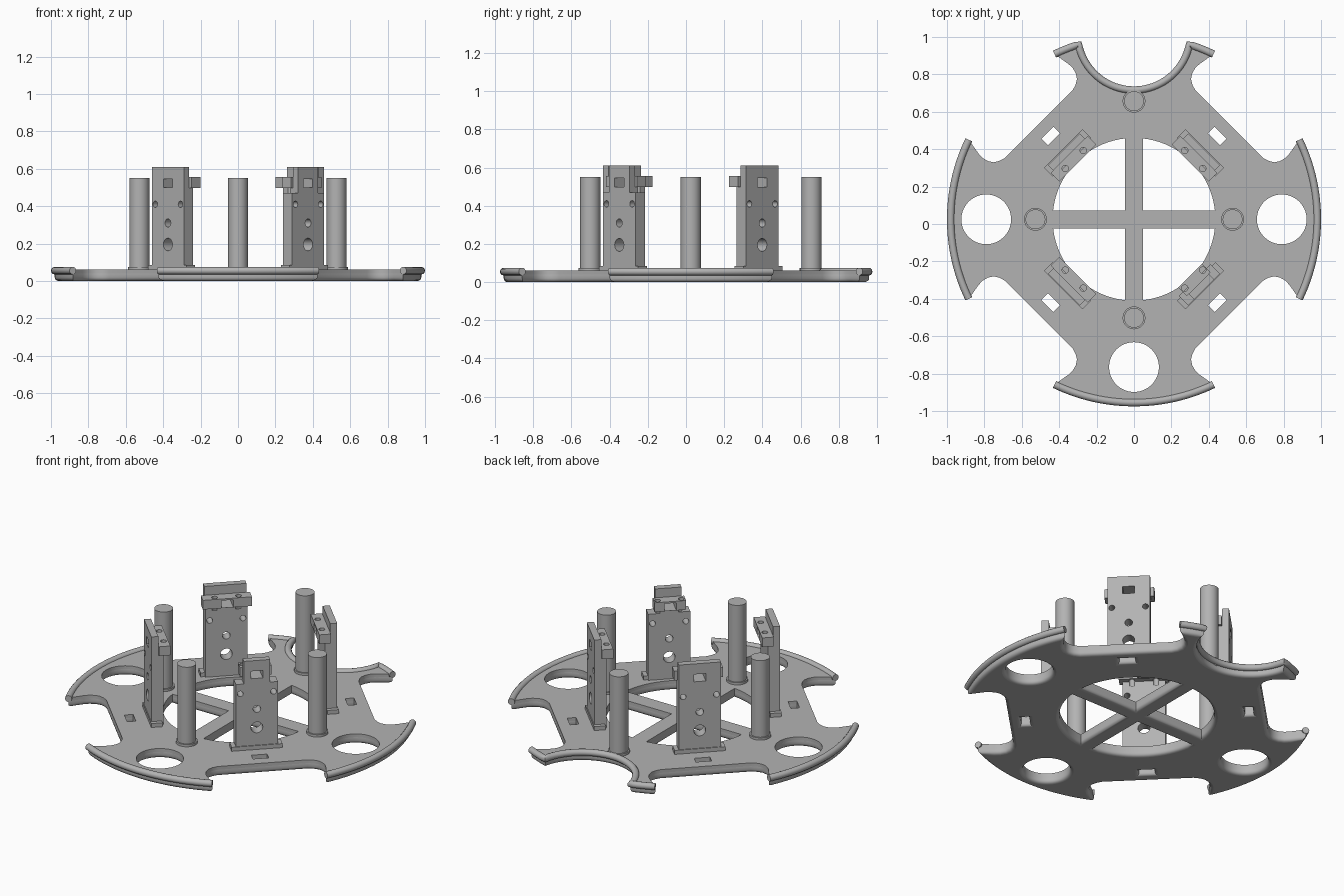
import bpy, bmesh
from math import sin, cos, pi, radians
from mathutils import Matrix, Vector

if "Cube" in bpy.data.objects:
    bpy.data.objects.remove(bpy.data.objects["Cube"])

CY = 0.025                      # ring centre along y
CENTRE = Matrix.Translation((0, CY, 0))

grey = bpy.data.materials.new("plain_grey")
grey.use_nodes = True
grey.diffuse_color = (0.45, 0.45, 0.45, 1)
grey.node_tree.nodes["Principled BSDF"].inputs["Base Color"].default_value = (0.45, 0.45, 0.45, 1)


def activate(ob):
    bpy.ops.object.select_all(action='DESELECT')
    ob.select_set(True)
    bpy.context.view_layer.objects.active = ob


def finish(ob):
    ob.data.materials.clear()
    ob.data.materials.append(grey)
    activate(ob)
    bpy.ops.object.shade_smooth_by_angle(angle=radians(35))
    return ob


def arc(r, a0, a1, n, cx=0, cy=0):
    angles = [radians(a0 + (a1 - a0) * i / n) for i in range(n + 1)]
    return [(cx + r * cos(a), cy + r * sin(a)) for a in angles]


def turn(pts, quarter):
    for _ in range(quarter):
        pts = [(-y, x) for x, y in pts]
    return pts


def curve_object(name, paths, z, closed, **settings):
    cu = bpy.data.curves.new(name, 'CURVE')
    cu.dimensions = '2D' if closed else '3D'
    for key, value in settings.items():
        setattr(cu, key, value)
    for pts in paths:
        sp = cu.splines.new('POLY')
        sp.points.add(len(pts) - 1)
        for p, (x, y) in zip(sp.points, pts):
            p.co = (x, y, 0, 1)
        sp.use_cyclic_u = closed
    ob = bpy.data.objects.new(name, cu)
    bpy.context.collection.objects.link(ob)
    ob.location = (0, CY, z)
    activate(ob)
    bpy.ops.object.convert(target='MESH')
    return finish(bpy.context.object)


def box(name, x0, x1, half, z0, z1):
    bm = bmesh.new()
    bmesh.ops.create_cube(bm, size=1)
    bmesh.ops.scale(bm, vec=(x1 - x0, 2 * half, z1 - z0), verts=bm.verts)
    bmesh.ops.translate(bm, vec=((x0 + x1) / 2, 0, (z0 + z1) / 2), verts=bm.verts)
    return mesh_object(name, bm)


def mesh_object(name, bm):
    me = bpy.data.meshes.new(name)
    bm.to_mesh(me)
    bm.free()
    ob = bpy.data.objects.new(name, me)
    bpy.context.collection.objects.link(ob)
    return ob


def cylinder(name, r, length, matrix, sides=32):
    bm = bmesh.new()
    bmesh.ops.create_cone(bm, cap_ends=True, segments=sides, radius1=r, radius2=r,
                          depth=length, matrix=matrix)
    return mesh_object(name, bm)


# Base plate outline: four lobes, filleted notches between, bite in the back lobe
TIP = 25.7
half_notch = [(0.83, 0.350), (0.808, 0.327), (0.78, 0.311), (0.75, 0.305),
              (0.72, 0.312), (0.69, 0.328)]
notch = half_notch + [(y, x) for x, y in reversed(half_notch)]
bite = arc(0.302, -11.2, -168.8, 40, 0, 0.993)
outline = []
for q in range(4):
    if q == 1:
        outline += arc(0.98, 90 - TIP, 72.6, 4) + bite[1:-1] + arc(0.98, 107.4, 90 + TIP, 4)
    else:
        outline += arc(0.98, 90 * q - TIP, 90 * q + TIP, 28)
    outline += turn(notch, q)

# Openings: lobe holes, four central windows, four slots
BAR, RING = 0.048, 0.435
holes = [arc(0.133, 0, 354, 59, 0.79 * cos(a), 0.79 * sin(a)) for a in (0, pi, -pi / 2)]
window = [(BAR, BAR)] + arc(RING, 6.4, 83.6, 20)
slot = [(s * cos(pi / 4) - t * sin(pi / 4), s * sin(pi / 4) + t * cos(pi / 4))
        for s, t in ((0.605, -0.045), (0.655, -0.045), (0.655, 0.045), (0.605, 0.045))]
for q in range(4):
    holes += [turn(window, q), turn(slot, q)]

curve_object("base_plate_lower", [outline] + holes, 0.03, True, fill_mode='BOTH',
             extrude=0.01, bevel_depth=0.02, bevel_resolution=3, offset=-0.02)
curve_object("base_plate_upper", [outline] + holes, 0.045, True, fill_mode='BOTH', extrude=0.0155)

# Rounded rim on the lobes and the bite
rims = [arc(0.98, 90 * q - TIP, 90 * q + TIP, 32) for q in (0, 2, 3)]
rims.append(arc(0.98, 90 - TIP, 72.6, 6) + bite[1:-1] + arc(0.98, 107.4, 90 + TIP, 6))
curve_object("rim", rims, 0.055, False, bevel_depth=0.02, bevel_resolution=4, use_fill_caps=True)

# Posts with base collars
for name, x, y in (("left", 0.527, 0), ("right", -0.527, 0), ("front", 0, -0.527), ("back", 0, 0.632)):
    for part, r, top in (("post", 0.053, 0.55), ("post_collar", 0.061, 0.075)):
        place = Matrix.Translation((x, y + CY, (top + 0.03) / 2))
        finish(cylinder(name + "_" + part, r, top - 0.03, place))


# Upright bracket, radial direction along local x
def bracket(name, angle, top_half, tab_half, shoulder):
    parts = [box(name, 0.46, 0.53, 0.12, 0.05, shoulder),
             box("top_plate", 0.49, 0.53, top_half, shoulder, 0.61),
             box("tab", 0.425, 0.49, tab_half, 0.498, 0.555),
             box("foot", 0.47, 0.535, 0.145, 0.05, 0.085)]
    if shoulder < 0.498:
        parts.append(box("neck", 0.46, 0.49, top_half, shoulder, 0.498))
    across = Matrix.Rotation(pi / 2, 4, 'Y')
    cutters = [box("cutter", 0.3, 0.7, 0.034, 0.499, 0.545)]
    for y, z, r in ((0, 0.195, 0.034), (0, 0.31, 0.022), (0.095, 0.41, 0.017), (-0.095, 0.41, 0.017)):
        cutters.append(cylinder("cutter", r, 0.4, Matrix.Translation((0.5, y, z)) @ across, 20))
    for y in (-0.068, 0.068):
        cutters.append(cylinder("cutter", 0.017, 0.12, Matrix.Translation((0.452, y, 0.53)), 20))
    for ob in parts:
        activate(ob)
        for c in cutters:
            mod = ob.modifiers.new("cut", 'BOOLEAN')
            mod.object = c
            mod.solver = 'EXACT'
            bpy.ops.object.modifier_apply(modifier=mod.name)
    for c in cutters:
        bpy.data.objects.remove(c)
    activate(parts[0])
    for ob in parts:
        ob.select_set(True)
    bpy.ops.object.join()
    parts[0].matrix_world = CENTRE @ Matrix.Rotation(radians(angle), 4, 'Z')
    finish(parts[0])


bracket("back_left_bracket", 45, 0.12, 0.14, 0.498)
bracket("back_right_bracket", 135, 0.12, 0.14, 0.498)
bracket("front_right_bracket", 225, 0.12, 0.14, 0.498)
bracket("front_left_bracket", 315, 0.075, 0.09, 0.47)
